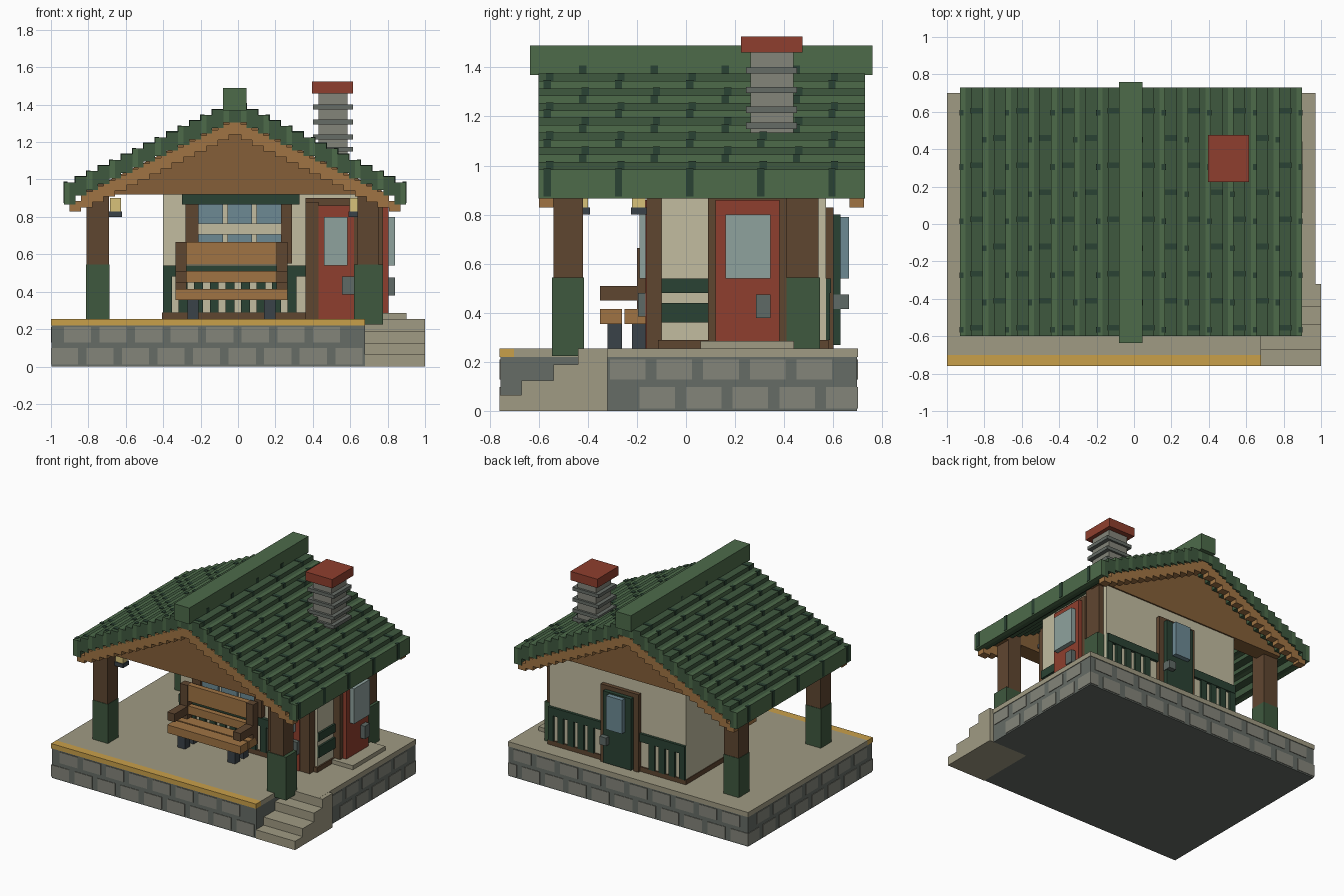
import bpy, bmesh

if "Cube" in bpy.data.objects:
    bpy.data.objects.remove(bpy.data.objects["Cube"])

COL = {
    "stone": "84857A", "mortar": "666C66", "tan": "A09B83", "yellow": "C9A04A",
    "cream": "C2BCA0", "wood": "A07444", "gable": "855F38", "brown": "5F4630",
    "green": "3E583E", "light": "4D6B4A", "dark": "2A4233", "red": "8F3F2E",
    "glass": "8FA29E", "blue": "6D8A94", "iron": "3A4248", "metal": "5F6A66",
    "lamp": "D8C27A",
}


def material(key):
    if key in bpy.data.materials:
        return bpy.data.materials[key]
    m = bpy.data.materials.new(key)
    rgb = [int(COL[key][i:i + 2], 16) / 255 for i in (0, 2, 4)]
    m.diffuse_color = [((c + 0.055) / 1.055) ** 2.4 for c in rgb] + [1]
    m.use_nodes = True
    m.node_tree.nodes["Principled BSDF"].inputs["Base Color"].default_value = m.diffuse_color
    return m


def finish(name, bm, key):
    bmesh.ops.recalc_face_normals(bm, faces=bm.faces)
    me = bpy.data.meshes.new(name)
    bm.to_mesh(me)
    bm.free()
    me.materials.append(material(key))
    ob = bpy.data.objects.new(name, me)
    bpy.context.collection.objects.link(ob)


def boxes(name, key, *items):
    """One object from boxes given as x0, x1, y0, y1, z0, z1."""
    bm = bmesh.new()
    for x0, x1, y0, y1, z0, z1 in items:
        for v in bmesh.ops.create_cube(bm, size=1)["verts"]:
            v.co = (x1 if v.co.x > 0 else x0, y1 if v.co.y > 0 else y0,
                    z1 if v.co.z > 0 else z0)
    finish(name, bm, key)


def prism(name, key, pts, axis, a, b):
    """Extrude a (side, z) profile along x or y from a to b."""
    bm = bmesh.new()
    put = (lambda p: (a, p[0], p[1])) if axis == "x" else (lambda p: (p[0], a, p[1]))
    f = bm.faces.new([bm.verts.new(put(p)) for p in pts])
    r = bmesh.ops.extrude_face_region(bm, geom=[f])
    d = (b - a, 0, 0) if axis == "x" else (0, b - a, 0)
    bmesh.ops.translate(bm, vec=d, verts=[v for v in r["geom"] if isinstance(v, bmesh.types.BMVert)])
    finish(name, bm, key)


# Platform with a notch for the steps
boxes("platform_base", "mortar", (-.996, .68, -.756, .696, 0, .22), (.68, .966, -.32, .696, 0, .22))
boxes("platform_top", "tan", (-1, .68, -.70, .70, .22, .255), (.68, .97, -.44, .70, .22, .255))
boxes("platform_edge", "yellow", (-1, .68, -.76, -.70, .22, .255))
prism("steps", "tan", [(-.32, 0), (-.76, 0), (-.76, .065), (-.67, .065), (-.67, .125), (-.54, .125),
                       (-.54, .19), (-.44, .19), (-.44, .254), (-.32, .254)], "x", .68, 1)

# Brick faces on all four sides
bricks = []
for row, (z0, z1) in enumerate(((.01, .098), (.128, .21))):
    for k in range(12):
        s = -1 + k * .19 + row * .07
        e = s + .145
        if s < .55:
            bricks.append((s, min(e, .67), -.76, -.75, z0, z1))
        if s < .9:
            bricks.append((s, min(e, .97), .69, .70, z0, z1))
        t, u = s + .24, e + .24
        if t < .62:
            bricks.append((-1, -.99, t, min(u, .70), z0, z1))
            if t > -.34:
                bricks.append((.96, .97, max(t, -.32), min(u, .70), z0, z1))
boxes("bricks", "stone", *bricks)

# House body and skirting
boxes("walls", "cream", (-.40, .72, -.10, .57, .255, .96))
boxes("skirting", "brown", (-.405, .73, -.115, .58, .255, .29))

# Slatted wainscot: front, back and right
slats = [(-.40, .36, -.125, -.10, .48, .54), (-.40, -.03, .57, .59, .48, .54),
         (.28, .72, .57, .59, .48, .54), (.72, .735, -.10, .09, .48, .54),
         (.72, .735, -.10, .09, .36, .44)]
for k in range(14):
    x = -.40 + k * .083
    if x < .33:
        slats.append((x, x + .048, -.12, -.10, .29, .5))
    if x < -.07 or x > .28:
        slats.append((x, min(x + .048, .72), .57, .587, .29, .5))
boxes("wainscot", "dark", *slats)

# Porch posts with green feet
posts = [(-.81, -.69, -.54, -.42), (-.81, -.69, .42, .54)]
boxes("posts", "brown", *[p + (.255, .98) for p in posts],
      (.64, .75, -.54, -.42, .225, .98), (.64, .76, .40, .54, .255, .98))
boxes("post_feet", "green", *[(a - .003, b + .003, c - .003, d + .003, .255, .545) for a, b, c, d in posts],
      (.62, .775, -.545, -.415, .225, .545), (.62, .78, .41, .545, .255, .545))

# Front door
boxes("front_door_frame", "brown", (.36, .43, -.16, -.10, .255, .88), (.62, .70, -.16, -.10, .255, .88),
      (.36, .70, -.15, -.10, .86, .90))
boxes("front_door", "red", (.43, .62, -.165, -.10, .255, .86))
boxes("front_door_glass", "glass", (.46, .585, -.19, -.16, .54, .80))
boxes("front_door_handle", "metal", (.555, .62, -.195, -.13, .385, .48))

# Side door with threshold
boxes("side_door_frame", "brown", (.72, .775, .09, .12, .255, .88), (.72, .775, .38, .41, .255, .88),
      (.72, .775, .09, .41, .86, .89))
boxes("side_door", "red", (.72, .805, .12, .38, .255, .86))
boxes("side_door_glass", "glass", (.80, .84, .16, .345, .54, .80))
boxes("side_door_handle", "metal", (.78, .84, .285, .345, .38, .475))
boxes("threshold", "tan", (.72, .90, .06, .44, .255, .285))

# Back door
boxes("back_door_frame", "brown", (-.03, .01, .57, .60, .255, .83), (.24, .28, .57, .60, .255, .83),
      (-.03, .28, .57, .60, .80, .83))
boxes("back_door", "dark", (.01, .24, .57, .63, .27, .80))
boxes("back_door_glass", "blue", (.06, .19, .62, .665, .54, .79))
boxes("back_door_handle", "metal", (.19, .245, .60, .665, .415, .475))

# Front window: frame, panes, cream bars and awning
boxes("window_frame", "brown", (-.28, -.21, -.14, -.10, .55, .88), (.23, .29, -.14, -.10, .55, .88),
      (-.28, .29, -.14, -.10, .55, .60))
boxes("window_panes", "blue", *[(x, x + .13, -.12, -.10, .60, .87) for x in (-.21, -.055, .10)])
boxes("window_bar", "cream", (-.24, .26, -.135, -.10, .705, .765))
boxes("awning", "dark", (-.30, .33, -.20, -.10, .865, .92))

# Bench
boxes("bench_seat", "wood", (-.335, .265, -.35, -.26, .355, .415), (-.335, .265, -.25, -.16, .355, .415))
boxes("bench_back", "wood", (-.275, .205, -.19, -.15, .545, .665), (-.275, .205, -.19, -.15, .45, .51))
arms = []
for x in (-.335, .205):
    arms += [(x, x + .06, -.35, -.16, .45, .51), (x, x + .06, -.20, -.145, .355, .665)]
boxes("bench_arms", "brown", *arms)
boxes("bench_legs", "iron", *[(x, x + .06, y, y + .06, .255, .355) for x in (-.27, .14) for y in (-.32, -.22)])

# Lanterns
spots = [(-.69, -.46), (.59, -.225)]
boxes("lantern_bases", "iron", *[(x, x + .07, y, y + .068, .80, .83) for x, y in spots])
boxes("lantern_lights", "lamp", *[(x + .005, x + .065, y + .005, y + .06, .83, .90) for x, y in spots])

# Roof: stepped courses mirrored about the ridge, light lips, dark joints, barge boards
CX, HALF, N = -.016, .915, 15
W = HALF / N
tiles, lips, joints, barge = [], [], [], []
for side in (-1, 1):
    def span(outer, inner, *rest):
        xs = sorted((CX + side * outer, CX + side * inner))
        return (xs[0], xs[1]) + rest
    for i in range(N):
        o, n, top = HALF - i * W, HALF - (i + 1) * W, .985 + .03 * i
        bot = top - (.12 if i == 0 else .10)
        if i % 2 == 0:
            lips.append(span(o, o - .03, -.60, .73, bot, top))
            tiles.append(span(o - .03, n, -.60, .73, bot, top))
            for k in range(5):
                y = -.58 + .29 * k + (.145 if i % 4 else 0)
                if y < .69:
                    joints.append(span(o + .003, o - .02, y, y + .03, bot + .01, top + .003))
        else:
            tiles.append(span(o, n, -.60, .73, bot, top))
            for k in range(5):
                y = -.57 + .29 * k + (.145 if i % 4 == 3 else 0)
                if y < .69:
                    joints.append(span(o + .003, n, y, y + .03, top - .03, top + .003))
        low = bot - (.035 if i == 0 else .065)
        for y in (-.60, .665):
            barge.append(span(o - .03, max(n - .03, 0), y + .002, y + .06, low, bot + .02))
boxes("roof_tiles", "green", *tiles)
boxes("roof_lips", "light", *lips)
boxes("roof_joints", "dark", *joints)
boxes("barge_boards", "wood", *barge)
boxes("ridge_cap", "light", (-.08, .045, -.635, .76, 1.37, 1.49))

# Gable panels
for name, y in (("front_gable", -.54), ("back_gable", .46)):
    prism(name, "gable", [(-.80, .92), (.77, .92), (.77, .94), (CX, 1.335), (-.80, .94)], "y", y, y + .12)

# Chimney
boxes("chimney", "stone", (.43, .585, .262, .437, 1.0, 1.47))
boxes("chimney_bands", "mortar", *[(.40, .615, .245, .452, z, z + .025) for z in (1.15, 1.215, 1.295, 1.375)])
boxes("chimney_cap", "red", (.395, .615, .225, .475, 1.46, 1.525))
